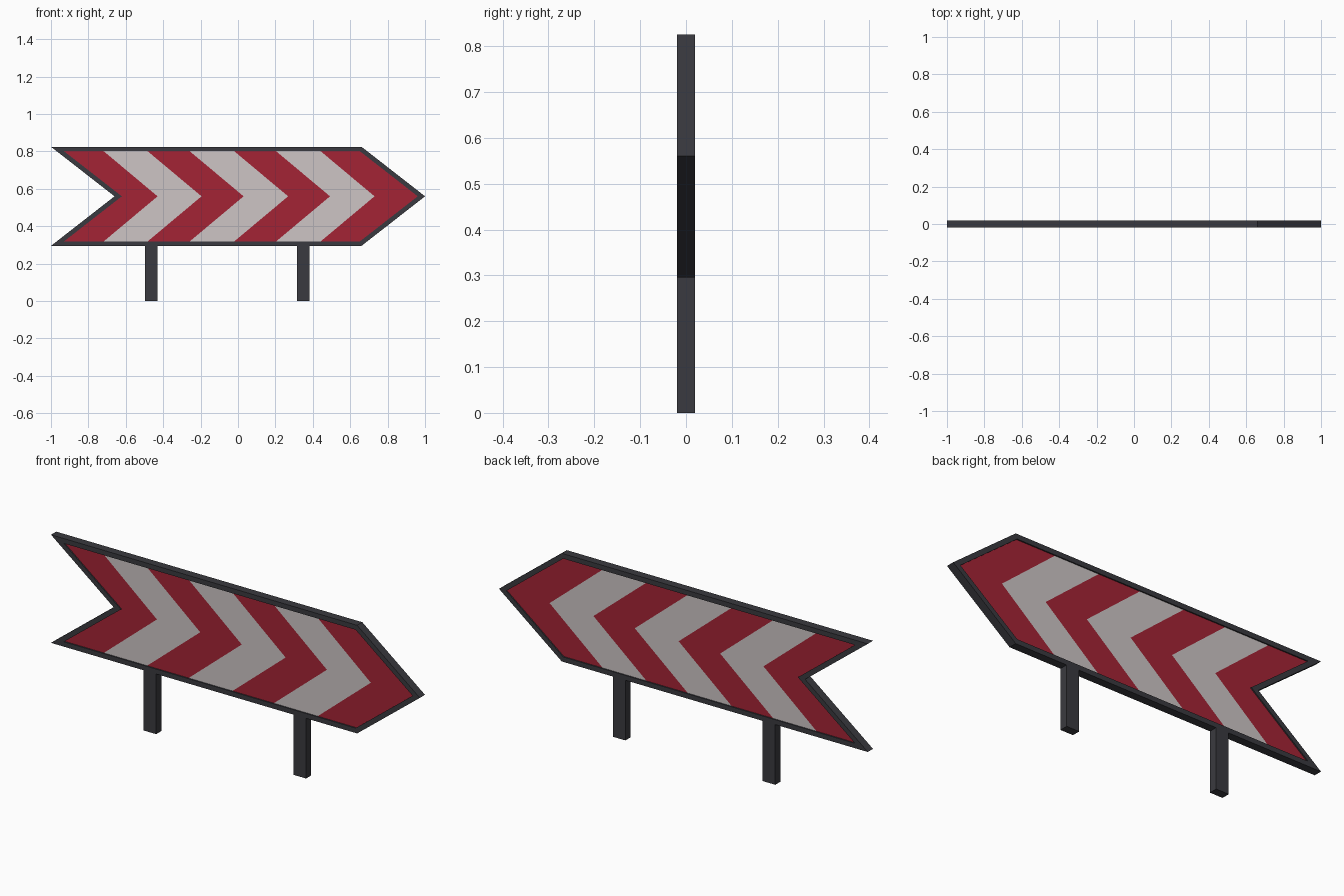
import bpy, bmesh, math

if "Cube" in bpy.data.objects:
    bpy.data.objects.remove(bpy.data.objects["Cube"])

MID, HALF, DEPTH = 0.56, 0.265, 0.02   # board centre height, half height, half depth
SLOPE = 0.34 / HALF                    # slant of the arrow ends
RIM = 0.024                            # frame width
TIP, NOTCH = 1.0, -0.66
PANEL_Y = 0.014                        # panel sits slightly recessed


def material(name, rgb):
    m = bpy.data.materials.new(name)
    m.diffuse_color = (*rgb, 1)
    m.use_nodes = True
    m.node_tree.nodes["Principled BSDF"].inputs["Base Color"].default_value = m.diffuse_color
    return m


dark = material("dark grey", (0.042, 0.042, 0.05))
red = material("red", (0.37, 0.017, 0.036))
white = material("off white", (0.61, 0.56, 0.56))


def finish(name, bm, mats):
    me = bpy.data.meshes.new(name)
    bm.to_mesh(me)
    bm.free()
    for m in mats:
        me.materials.append(m)
    ob = bpy.data.objects.new(name, me)
    bpy.context.collection.objects.link(ob)
    return ob


def edge(apex, half, run):
    """Bent line: bottom, apex, top as (x, z)."""
    return [(apex - run, MID - half), (apex, MID), (apex - run, MID + half)]


def outline(inset):
    h = inset * math.hypot(1, SLOPE)
    half = HALF - inset
    run = SLOPE * half
    return edge(NOTCH + h, half, run), edge(TIP - h, half, run)


# Arrow frame: ring between the outer and inset outlines
bm = bmesh.new()
rings = []
for inset in (0, RIM):
    left, right = outline(inset)
    loop = right + left[::-1]
    rings.append([[bm.verts.new((x, y, z)) for x, z in loop] for y in (-DEPTH, DEPTH)])
(of, ob_), (inf, inb) = rings
for i in range(6):
    j = (i + 1) % 6
    for a, b in ((of, inf), (inf, inb), (inb, ob_), (ob_, of)):
        bm.faces.new((a[i], a[j], b[j], b[i]))
bmesh.ops.recalc_face_normals(bm, faces=bm.faces)
finish("arrow_frame", bm, [dark])

# Chevron panel: front and back skins cut into alternating stripes
left, right = outline(RIM)
half = HALF - RIM
apexes = (-0.43, -0.195, 0.03, 0.268, 0.492, 0.73)
edges = [left] + [edge(a, half, 0.288) for a in apexes] + [right]
bm = bmesh.new()
for side in (-1, 1):
    rows = [[bm.verts.new((x, side * PANEL_Y, z)) for x, z in e] for e in edges]
    for i in range(len(rows) - 1):
        a, b = rows[i], rows[i + 1]
        for k in range(2):
            quad = (a[k], b[k], b[k + 1], a[k + 1])
            f = bm.faces.new(quad if side < 0 else quad[::-1])
            f.material_index = i % 2
finish("chevron_panel", bm, [red, white])

# Two posts
for name, x in (("left_post", -0.464), ("right_post", 0.349)):
    bm = bmesh.new()
    bmesh.ops.create_cube(bm, size=1)
    top = MID - HALF + 0.005
    for v in bm.verts:
        v.co = (x + v.co.x * 0.068, v.co.y * 2 * DEPTH, (v.co.z + 0.5) * top)
    finish(name, bm, [dark])
